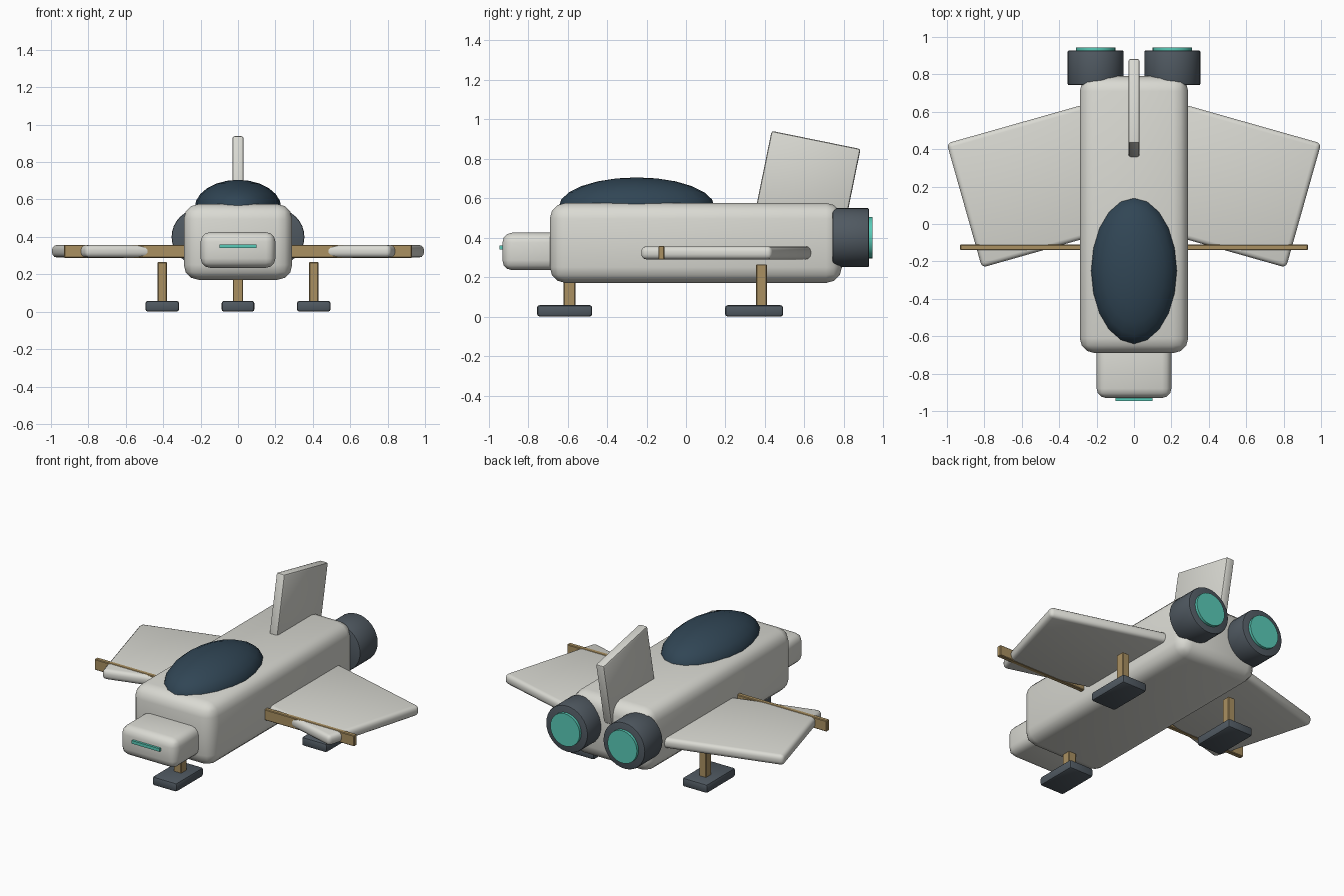
import bpy
from math import radians, pi

if "Cube" in bpy.data.objects:
    bpy.data.objects.remove(bpy.data.objects["Cube"])


def material(name, color):
    m = bpy.data.materials.new(name)
    m.diffuse_color = (*color, 1)
    m.use_nodes = True
    m.node_tree.nodes["Principled BSDF"].inputs["Base Color"].default_value = m.diffuse_color
    return m


HULL = material("hull_paint", (0.70, 0.70, 0.65))
DARK = material("dark_metal", (0.08, 0.10, 0.12))
GLASS = material("canopy_glass", (0.03, 0.06, 0.09))
TAN = material("tan_metal", (0.40, 0.28, 0.12))
GLOW = material("teal_glow", (0.10, 0.60, 0.48))


def finish(obj, name, mat, bevel=0, segments=2):
    obj.name = name
    obj.data.materials.append(mat)
    bpy.ops.object.transform_apply(location=False, rotation=False, scale=True)
    if bevel:
        mod = obj.modifiers.new("Bevel", "BEVEL")
        mod.width, mod.segments = bevel, segments
        mod.limit_method = "ANGLE"
        bpy.ops.object.modifier_apply(modifier="Bevel")
    bpy.ops.object.shade_smooth_by_angle(angle=radians(35))
    return obj


def box(name, center, size, mat, bevel=0, segments=2, rot=(0, 0, 0)):
    bpy.ops.mesh.primitive_cube_add(size=1, location=center, rotation=rot)
    bpy.context.object.scale = size
    return finish(bpy.context.object, name, mat, bevel, segments)


def disc(name, center, radius, depth, mat, bevel=0):
    bpy.ops.mesh.primitive_cylinder_add(vertices=32, radius=radius, depth=depth,
                                        location=center, rotation=(pi / 2, 0, 0))
    return finish(bpy.context.object, name, mat, bevel)


# Fuselage, nose and sensor slit
box("fuselage", (0, 0.05, 0.373), (0.58, 1.48, 0.405), HULL, 0.08, 3)
box("nose", (0, -0.755, 0.33), (0.40, 0.35, 0.19), HULL, 0.05, 3)
box("nose_light", (0, -0.935, 0.35), (0.20, 0.02, 0.02), GLOW)

# Canopy
bpy.ops.mesh.primitive_uv_sphere_add(segments=20, ring_count=12, radius=1,
                                     location=(0, -0.25, 0.555))
bpy.context.object.scale = (0.232, 0.395, 0.15)
finish(bpy.context.object, "canopy", GLASS)

# Tail fin, leaning back
box("tail_fin", (0, 0.617, 0.689), (0.06, 0.46, 0.42), HULL, 0.012, 2,
    (radians(-11.5), 0, 0))

# Spar running through both wings
box("wing_spar", (0, -0.125, 0.323), (1.86, 0.03, 0.07), TAN, 0.004, 1)

for side, s in (("left", -1), ("right", 1)):
    # Swept wing
    box(side + "_wing", (s * 0.522, 0.208, 0.323), (0.80, 0.69, 0.066), HULL, 0.025, 3,
        (0, 0, s * radians(-15.8)))
    # Engine with glowing exhaust
    disc(side + "_engine", (s * 0.205, 0.835, 0.40), 0.15, 0.185, DARK, 0.008)
    disc(side + "_exhaust", (s * 0.205, 0.93, 0.40), 0.105, 0.03, GLOW)
    # Rear landing gear
    box(side + "_rear_strut", (s * 0.405, 0.383, 0.155), (0.05, 0.055, 0.22), TAN, 0.004, 1)
    box(side + "_rear_foot", (s * 0.405, 0.345, 0.029), (0.18, 0.295, 0.058), DARK, 0.014)

# Front landing gear
box("front_strut", (0, -0.59, 0.13), (0.055, 0.06, 0.18), TAN, 0.004, 1)
box("front_foot", (0, -0.615, 0.029), (0.176, 0.28, 0.058), DARK, 0.014)
